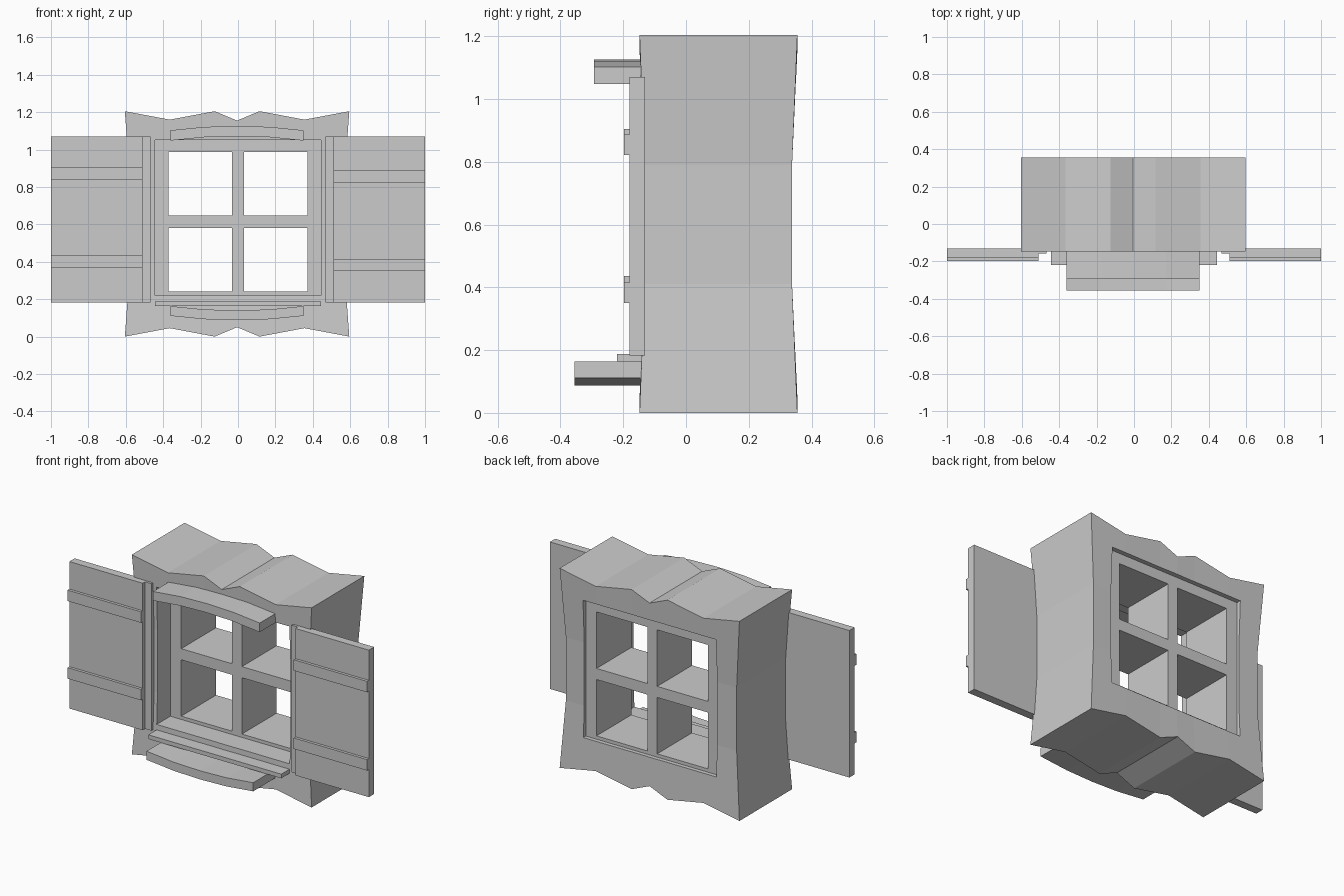
import bpy, bmesh

if "Cube" in bpy.data.objects:
    bpy.data.objects.remove(bpy.data.objects["Cube"])


def finish(name, bm):
    bmesh.ops.recalc_face_normals(bm, faces=bm.faces)
    me = bpy.data.meshes.new(name)
    bm.to_mesh(me)
    bm.free()
    ob = bpy.data.objects.new(name, me)
    bpy.context.collection.objects.link(ob)
    return ob


def box(name, x0, x1, y0, y1, z0, z1):
    bm = bmesh.new()
    bmesh.ops.create_cube(bm, size=1)
    for v in bm.verts:
        v.co.x = x1 if v.co.x > 0 else x0
        v.co.y = y1 if v.co.y > 0 else y0
        v.co.z = z1 if v.co.z > 0 else z0
    return finish(name, bm)


def extrude_profile(name, pts, y0, y1):
    bm = bmesh.new()
    f = bm.faces.new([bm.verts.new((x, y0, z)) for x, z in pts])
    r = bmesh.ops.extrude_face_region(bm, geom=[f])
    for v in r["geom"]:
        if isinstance(v, bmesh.types.BMVert):
            v.co.y = y1
    return finish(name, bm)


# Wall block: waisted grid with a zigzag top and bottom
cols = [-0.605, -0.365, -0.125, -0.005, 0.115, 0.355, 0.595]
notch = [0, 0.045, 0, 0.05, 0, 0.045, 0]
bm = bmesh.new()
grid = []
for j, z in enumerate((0, 0.41, 0.79, 1.205)):
    mid = j in (1, 2)
    rows = []
    for y in ((-0.132, 0.338) if mid else (-0.148, 0.355)):
        row = []
        for x, n in zip(cols, notch):
            dz = 0 if mid else (n if j == 0 else -n)
            row.append(bm.verts.new((x * (0.95 if mid else 1), y, z + dz)))
        rows.append(row)
    grid.append(rows[0] + rows[1][::-1])      # closed ring around the block
n = len(grid[0])
for a, b in zip(grid, grid[1:]):
    for i in range(n):
        k = (i + 1) % n
        bm.faces.new((a[i], a[k], b[k], b[i]))
for ring in (grid[0], grid[-1]):
    for i in range(len(cols) - 1):
        bm.faces.new((ring[i], ring[i + 1], ring[n - 2 - i], ring[n - 1 - i]))
wall = finish("wall_block", bm)

# Window opening cut through the wall
cutter = box("opening_cutter", -0.445, 0.443, -1, 1, 0.22, 1.05)
cutter.hide_render = True
cutter.hide_viewport = True
mod = wall.modifiers.new("opening", "BOOLEAN")
mod.operation = "DIFFERENCE"
mod.solver = "EXACT"
mod.object = cutter

# Deep window frame and glazing bars
Y = (-0.01, 0.322)
for side, x0, x1 in (("left", -0.445, -0.372), ("right", 0.372, 0.443)):
    box("frame_" + side, x0, x1, *Y, 0.22, 1.05)
box("frame_top", -0.372, 0.372, *Y, 0.988, 1.05)
box("frame_bottom", -0.372, 0.372, *Y, 0.22, 0.24)
box("vertical_bar", -0.033, 0.033, *Y, 0.24, 0.988)
for side, x0, x1 in (("left", -0.372, -0.033), ("right", 0.033, 0.372)):
    box("cross_bar_" + side, x0, x1, *Y, 0.58, 0.647)

# Sill
box("sill", -0.445, 0.443, -0.22, -0.10, 0.163, 0.188)

# Bowed lintel and ledge
bow = [(-0.362, 0), (-0.18, 0.018), (-0.006, 0.023), (0.17, 0.018), (0.35, 0)]
extrude_profile("lintel",
                [(x, 1.103 + d) for x, d in bow] + [(x, 1.048 + d) for x, d in bow[::-1]],
                -0.293, -0.12)
extrude_profile("ledge",
                [(x, 0.163 - d) for x, d in bow] + [(x, 0.111 - d) for x, d in bow[::-1]],
                -0.355, -0.12)

# Shutters with hinge strips and battens
for side, s, battens in (("left", -1, (0.37, 0.838)), ("right", 1, (0.35, 0.822))):
    def span(a, b):
        return sorted((s * a, s * b))
    box("shutter_" + side, *span(0.51, 1.0), -0.18, -0.13, 0.183, 1.07)
    box("hinge_strip_" + side, *span(0.468, 0.51), -0.158, -0.13, 0.183, 1.07)
    for z in battens:
        box("batten_" + side, *span(0.51, 1.0), -0.197, -0.18, z, z + 0.066)
